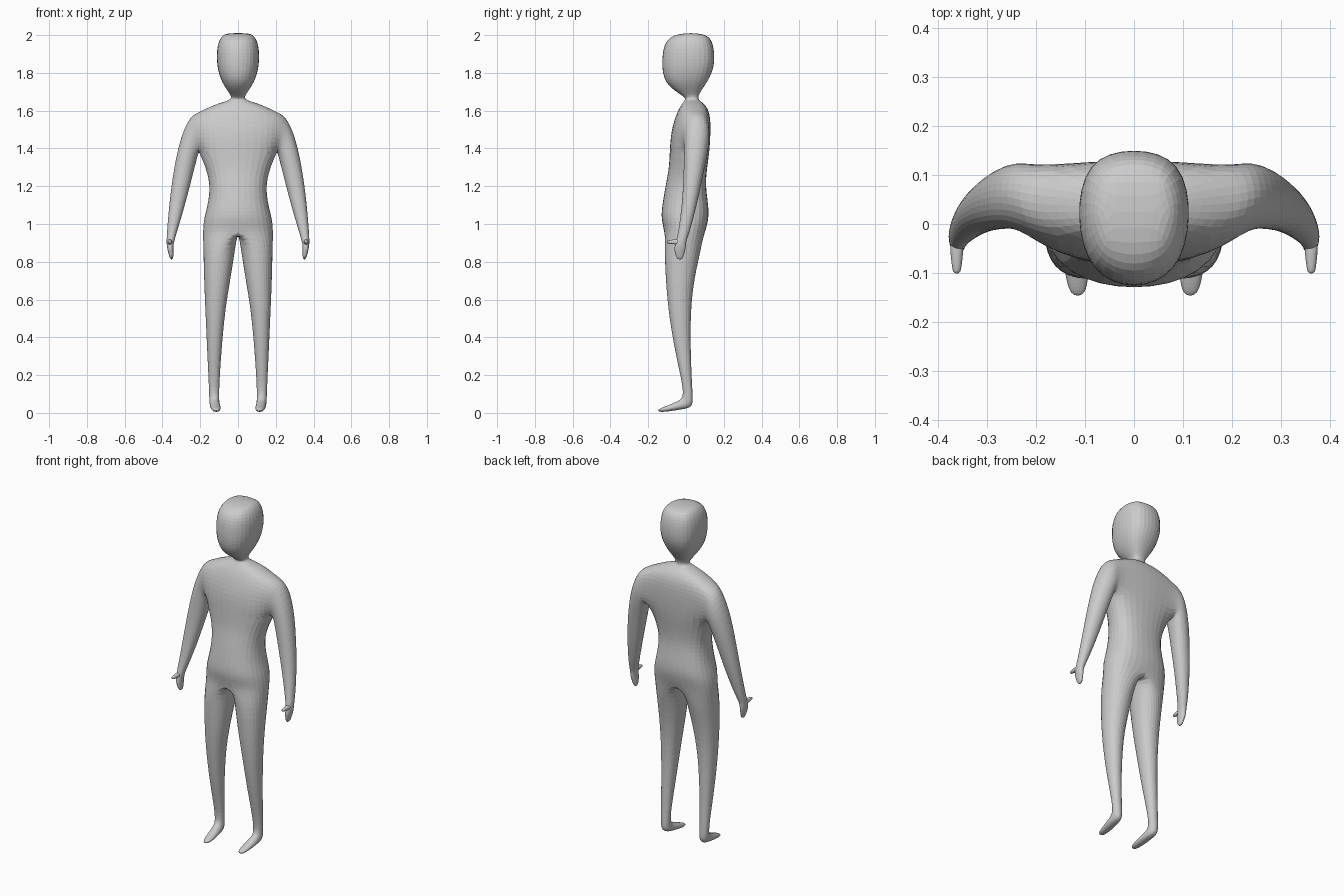
import bpy, bmesh
from mathutils import Vector as V

if "Cube" in bpy.data.objects:
    bpy.data.objects.remove(bpy.data.objects["Cube"])

K = 1.09                      # cage is a little larger than the smoothed surface
# eight directions around a ring: (a, b), diagonals pulled in to a round shape
D = 0.74
DIRS = [(0, -1), (D, -D), (1, 0), (D, -D * -1), (0, 1), (-D, D), (-1, 0), (-D, -D)]


def bridge(bm, r1, r2, closed=True, skip=()):
    n = len(r1)
    for i in range(n if closed else n - 1):
        if i not in skip:
            j = (i + 1) % n
            bm.faces.new((r1[i], r1[j], r2[j], r2[i]))


def tube(bm, start, rings):
    """Continue a tube from an existing ring and close its end."""
    prev = start
    for pts in rings:
        cur = [bm.verts.new(p) for p in pts]
        if prev:
            bridge(bm, prev, cur)
        else:
            bm.faces.new(cur[::-1])
        prev = cur
    bm.faces.new(prev)


def ring(c, a, b):
    return [c + (a * p + b * q) * K for p, q in DIRS]


def finish(bm, name):
    bmesh.ops.delete(bm, geom=[v for v in bm.verts if not v.link_faces], context='VERTS')
    bmesh.ops.recalc_face_normals(bm, faces=bm.faces)
    me = bpy.data.meshes.new(name)
    bm.to_mesh(me)
    bm.free()
    ob = bpy.data.objects.new(name, me)
    bpy.context.collection.objects.link(ob)
    m = ob.modifiers.new("mirror", 'MIRROR')
    m.use_clip = True
    s = ob.modifiers.new("smooth", 'SUBSURF')
    s.levels = s.render_levels = 2
    return ob


bm = bmesh.new()

# head, neck and torso: half width, front y, back y, height
TRUNK = [
    (.072, -.055, .105, 2.012), (.105, -.112, .138, 1.965), (.112, -.125, .148, 1.89),
    (.106, -.126, .142, 1.815), (.082, -.108, .105, 1.745), (.046, -.045, .07, 1.695),
    (.031, .0, .062, 1.668), (.05, -.008, .07, 1.652), (.11, -.02, .095, 1.637),
    (.205, -.048, .125, 1.592), (.21, -.08, .128, 1.49), (.198, -.086, .12, 1.37),
    (.164, -.09, .107, 1.29), (.144, -.108, .10, 1.20), (.157, -.125, .115, 1.10),
    (.177, -.132, .117, 1.03), (.183, -.113, .10, .965)]
TOP, MID, LOW = 9, 10, 11     # rows around the arm opening
rows = []
for w, y0, y1, z in TRUNK:
    c, h = (y0 + y1) / 2, (y1 - y0) / 2
    prof = [(0, -1), (.76, -.76), (1, 0), (.83, .83), (0, 1)]
    rows.append([bm.verts.new((w * p * K, c + h * q * K, z)) for p, q in prof])
bm.faces.new(rows[0])
for i in range(len(rows) - 1):
    bridge(bm, rows[i], rows[i + 1], False, (1, 2) if i in (TOP, MID) else ())

# leg and foot: inner x, outer x, front y z, back y z
LEG = [
    (.016, .183, -.114, .87, .078, .86), (.038, .18, -.108, .72, .045, .72),
    (.068, .173, -.095, .55, .024, .55), (.088, .163, -.06, .33, .024, .33),
    (.10, .154, -.015, .14, .032, .14), (.10, .152, -.016, .085, .038, .06),
    (.098, .15, -.032, .068, .026, .026), (.093, .147, -.065, .052, -.03, .018),
    (.091, .141, -.11, .034, -.095, .007), (.10, .129, -.15, .019, -.147, .004)]
crotch = [bm.verts.new((0, y, .97)) for y in (.05, -.005, -.06)]
leg = []
for x0, x1, yf, zf, yb, zb in LEG:
    xc = (x0 + x1) / 2
    f, b = V((xc, yf, zf)), V((xc, yb, zb))
    leg.append(ring((f + b) / 2, V(((x1 - x0) / 2, 0, 0)), (b - f) / 2))
tube(bm, rows[-1] + crotch, leg)

# arm and hand: outer x z, inner x z, front y, back y
ARM = [
    (.258, 1.567, .208, 1.385, -.008, .127), (.307, 1.45, .222, 1.33, -.01, .117),
    (.34, 1.29, .242, 1.25, -.012, .092), (.363, 1.12, .281, 1.10, -.02, .06),
    (.376, .96, .324, .955, -.04, .02), (.378, .91, .338, .91, -.052, .0),
    (.377, .88, .343, .88, -.062, .0), (.369, .845, .342, .845, -.06, -.008),
    (.359, .81, .343, .81, -.045, -.02)]
hole = [rows[TOP][2], rows[TOP][3], rows[MID][3], rows[LOW][3],
        rows[LOW][2], rows[LOW][1], rows[MID][1], rows[TOP][1]]
arm = []
for xo, zo, xi, zi, y0, y1 in ARM:
    o, i = V((xo, (y0 + y1) / 2, zo)), V((xi, (y0 + y1) / 2, zi))
    arm.append(ring((o + i) / 2, V((0, (y1 - y0) / 2, 0)), (i - o) / 2))
tube(bm, hole, arm)
finish(bm, "body")

# thumbs: y, height, radius
bm = bmesh.new()
tube(bm, None, [ring(V((.361, y, z)), V((r, 0, 0)), V((0, 0, r)))
                for y, z, r in ((-.03, .905, .014), (-.06, .905, .013),
                                (-.085, .905, .010), (-.102, .905, .007))])
finish(bm, "thumbs")
